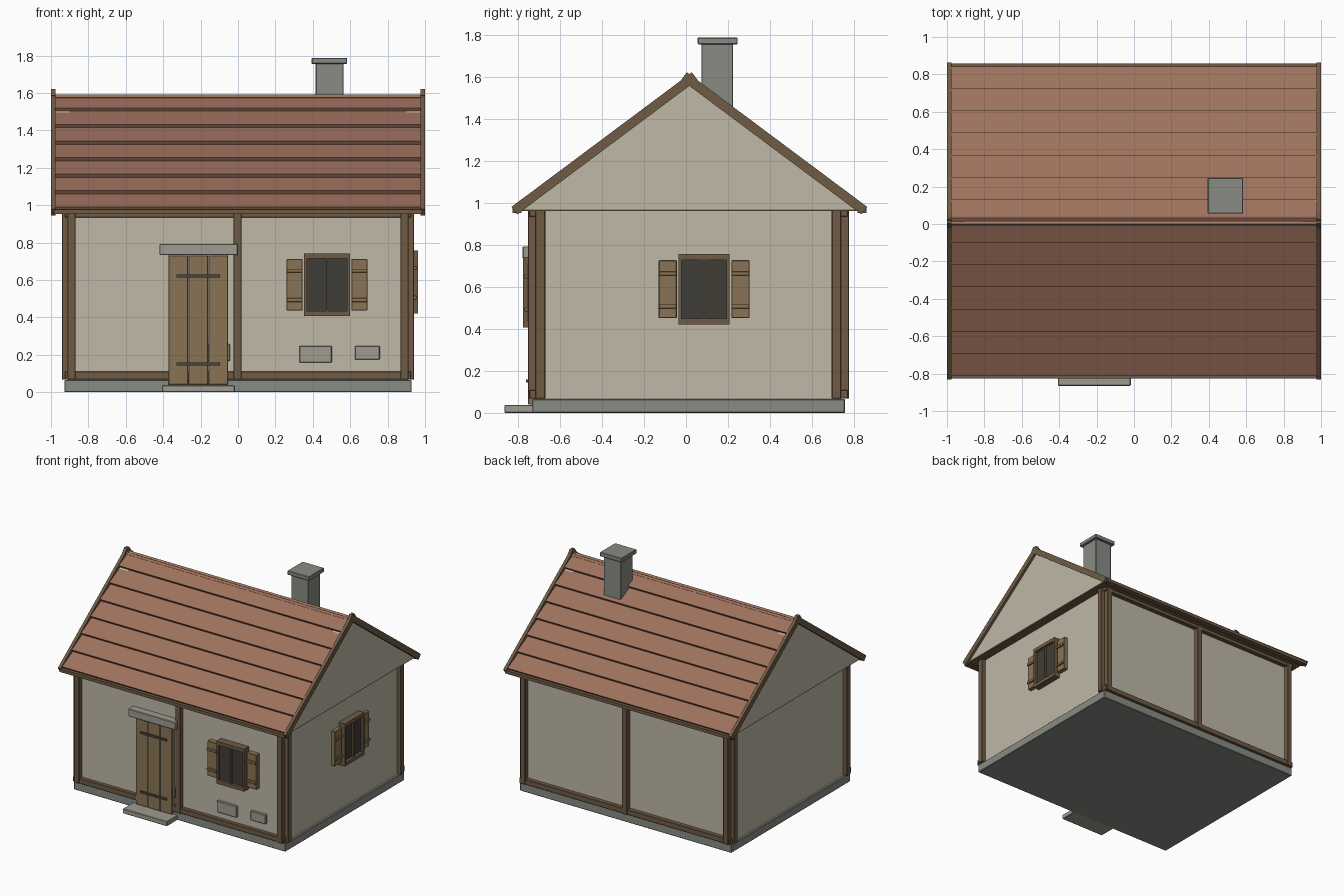
import bpy, bmesh
from math import hypot

if "Cube" in bpy.data.objects:
    bpy.data.objects.remove(bpy.data.objects["Cube"])

def material(name, r, g, b):
    m = bpy.data.materials.new(name)
    m.diffuse_color = (r, g, b, 1)
    m.use_nodes = True
    m.node_tree.nodes["Principled BSDF"].inputs["Base Color"].default_value = m.diffuse_color
    return m

PLASTER = material("plaster", .52, .48, .39)
TILE = material("tile", .34, .165, .11)
TIMBER = material("timber", .16, .105, .06)
PLANK = material("plank", .25, .175, .09)
STONE = material("stone", .25, .26, .23)
PALE = material("pale_stone", .34, .33, .28)
GLASS = material("glass", .05, .047, .038)
IRON = material("iron", .07, .06, .05)
YC = 0.016  # ridge line

def finish(name, bm, mat):
    bmesh.ops.recalc_face_normals(bm, faces=bm.faces)
    me = bpy.data.meshes.new(name)
    bm.to_mesh(me)
    bm.free()
    me.materials.append(mat)
    ob = bpy.data.objects.new(name, me)
    bpy.context.collection.objects.link(ob)
    return ob

def prism(name, pts, x0, x1, mat):
    """Extrude a y-z profile along x."""
    bm = bmesh.new()
    f = bm.faces.new([bm.verts.new((x0, y, z)) for y, z in pts])
    r = bmesh.ops.extrude_face_region(bm, geom=[f])
    bmesh.ops.translate(bm, vec=(x1 - x0, 0, 0),
                        verts=[v for v in r["geom"] if isinstance(v, bmesh.types.BMVert)])
    return finish(name, bm, mat)

def box(name, x, y, z, mat, bevel=0):
    y = sorted(y)
    ob = prism(name, [(y[0], z[0]), (y[1], z[0]), (y[1], z[1]), (y[0], z[1])], min(x), max(x), mat)
    if bevel:
        b = ob.modifiers.new("bevel", 'BEVEL')
        b.width, b.segments = bevel, 1
    return ob

# Foundation, walls and step
box("foundation", (-.928, .928), (-.732, .757), (0, .066), STONE, .004)
box("walls", (-.91, .91), (-.717, .738), (.06, .97), PLASTER)
box("door_step", (-.407, -.017), (-.865, -.70), (0, .038), PALE, .004)

# Timber framing on front and back, plus the corner posts on the sides
for side, yo, yi in (("front", -.753, -.70), ("back", .777, .72)):
    inset = .006 if yo < 0 else -.006
    for x0, x1 in ((-.912, -.868), (-.025, .02), (.868, .912)):
        box(side + "_post", (x0, x1), (yo, yi), (.068, .969), TIMBER, .003)
    for z in ((.068, .11), (.935, .969)):
        box(side + "_beam", (-.925, .925), (yo + inset, yi), z, TIMBER, .003)
for s in (-1, 1):
    for y in ((-.717, -.67), (.694, .738)):
        box("side_post", (s * .89, s * .942), y, (.068, .969), TIMBER, .003)

# Roof: slope coordinates run s down the slope and n along its normal
RY, RZ, EY, EZ = YC + .012, 1.622, YC - .847, .981
L = hypot(RY - EY, RZ - EZ)
C, S = (RY - EY) / L, (RZ - EZ) / L

def slope(points, side):
    """Map (s, n) points to y-z on the front (-1) or back (1) slope."""
    return [(YC + side * (-.012 + C * s + S * n) if side > 0 else
             YC - (-.012 + C * s + S * n), RZ - S * s + C * n) for s, n in points]

ROWS = 7
for side in (-1, 1):
    first = .016
    step = (L - .022 - first) / ROWS
    for i in range(ROWS):
        a = first + i * step
        b = a + step
        prism("tile_course", slope([(a, -.045), (a, -.027), (b, -.004), (b, -.045)], side),
              -.98, .98, TILE)
    for x in ((-1, -.975), (.975, 1)):
        prism("barge_board", slope([(0, 0), (L, 0), (L, -.045), (0, -.045)], side), *x, TIMBER)
    box("eave_board", (-.985, .985), (YC + side * .80, YC + side * .843), (.953, .978), TIMBER)
    # Plastered gable end
    prism("gable", [(YC - .795, .969), (YC + .795, .969), (YC, 1.585)],
          side * .90, side * .981, PLASTER)
box("soffit", (-.978, .978), (YC - .81, YC + .81), (.962, .972), TIMBER)

# Chimney
box("chimney", (.415, .565), (.073, .225), (1.3, 1.76), STONE, .004)
box("chimney_cap", (.394, .584), (.055, .246), (1.755, 1.788), STONE, .004)

# Plank door with iron straps and stone lintel
w = .319 / 3
for i in range(3):
    x = -.372 + i * w
    box("door_plank", (x + .001, x + w - .001), (-.752, -.70), (.04, .732), PLANK, .003)
for z in (.144, .614):
    box("door_strap", (-.328, -.095), (-.762, -.74), (z, z + .016), IRON)
box("door_lintel", (-.42, -.002), (-.778, -.70), (.733, .793), PALE, .004)

# Exposed stones in the front plaster
for x, z in (((.328, .502), (.158, .248)), ((.625, .758), (.174, .248)), ((-.2, -.042), (.168, .258))):
    box("wall_stone", x, (-.738, -.70), z, PALE, .004)

def window(prefix, place, cz):
    """Window with shutters; place maps (u range, depth range) to x and y ranges."""
    def part(name, u, d, z, mat, bevel=0):
        x, y = place(u, d)
        box(prefix + "_" + name, x, y, (cz + z[0], cz + z[1]), mat, bevel)
    for s in (-1, 1):
        part("frame_side", (s * .108, s * .122), (-.01, .057), (-.168, .168), TIMBER)
        part("frame_rail", (-.108, .108), (-.01, .057), sorted((s * .14, s * .168)), TIMBER)
        part("shutter", (s * .130, s * .216), (-.01, .036), (-.138, .138), PLANK, .003)
        for z in (-.082, .075):
            part("shutter_batten", (s * .131, s * .215), (.03, .048), (z - .01, z + .01), PLANK, .002)
    part("mullion", (-.004, .004), (-.01, .052), (-.14, .14), TIMBER)
    part("glass", (-.108, .108), (-.01, .036), (-.14, .14), GLASS)

window("front_window", lambda u, d: ([.476 + a for a in u], [-.72 - a for a in d]), .575)
window("side_window", lambda u, d: ([.906 + a for a in d], [.086 + a for a in u]), .589)
